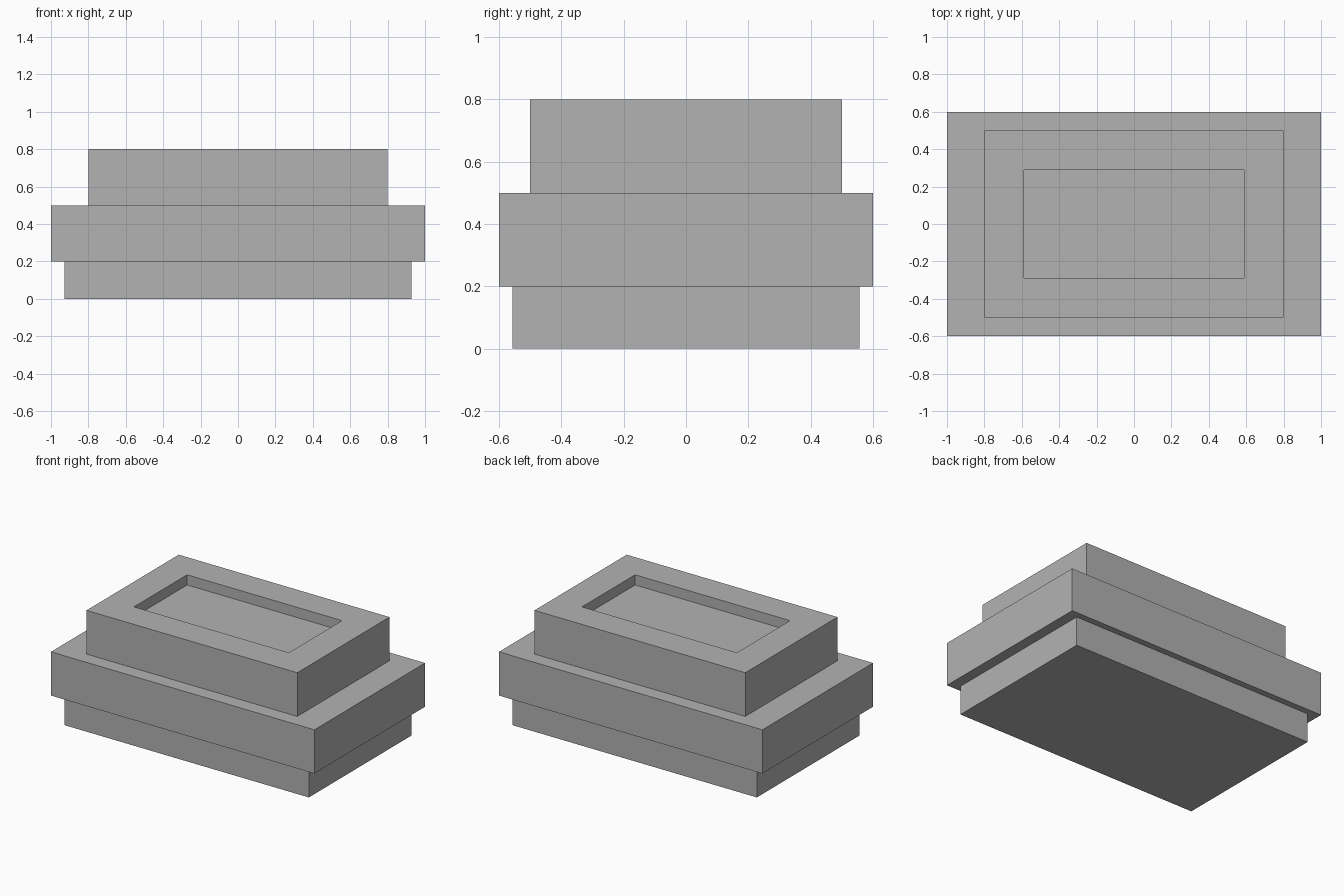
import bpy
import bmesh
from mathutils import Matrix, Vector

cube = bpy.data.objects.get("Cube")
if cube:
    bpy.data.objects.remove(cube, do_unlink=True)

# Single flat grey
GREY = (0.448, 0.448, 0.448, 1.0)
grey = bpy.data.materials.new("plain_grey")
grey.use_nodes = True
grey.diffuse_color = GREY
for node in grey.node_tree.nodes:
    if node.type == 'BSDF_PRINCIPLED':
        node.inputs["Base Color"].default_value = GREY


def block(name, half_x, half_y, bottom, top, recess=None):
    """Box centred on the z axis, optionally with a rectangular pocket in its top."""
    bm = bmesh.new()
    size = Matrix.Diagonal((2 * half_x, 2 * half_y, top - bottom, 1))
    place = Matrix.Translation((0, 0, (bottom + top) / 2))
    bmesh.ops.create_cube(bm, size=1, matrix=place @ size)
    if recess:
        margin, depth = recess
        bm.normal_update()
        lid = max(bm.faces, key=lambda f: f.normal.z)
        bmesh.ops.inset_region(bm, faces=[lid], thickness=margin)
        # Extrude the inset face straight down to form the pocket walls
        floor = bmesh.ops.extrude_discrete_faces(bm, faces=[lid])["faces"][0]
        bmesh.ops.translate(bm, verts=floor.verts, vec=Vector((0, 0, -depth)))
    bmesh.ops.recalc_face_normals(bm, faces=bm.faces)
    mesh = bpy.data.meshes.new(name)
    bm.to_mesh(mesh)
    bm.free()
    mesh.materials.append(grey)
    obj = bpy.data.objects.new(name, mesh)
    bpy.context.collection.objects.link(obj)
    return obj


# Stacked tiers: narrow plinth, wide slab, recessed upper block
block("plinth", 0.928, 0.557, 0.0, 0.2)
block("middle_slab", 1.0, 0.6, 0.2, 0.5)
block("upper_block", 0.8, 0.5, 0.5, 0.8, recess=(0.3, 0.07))
